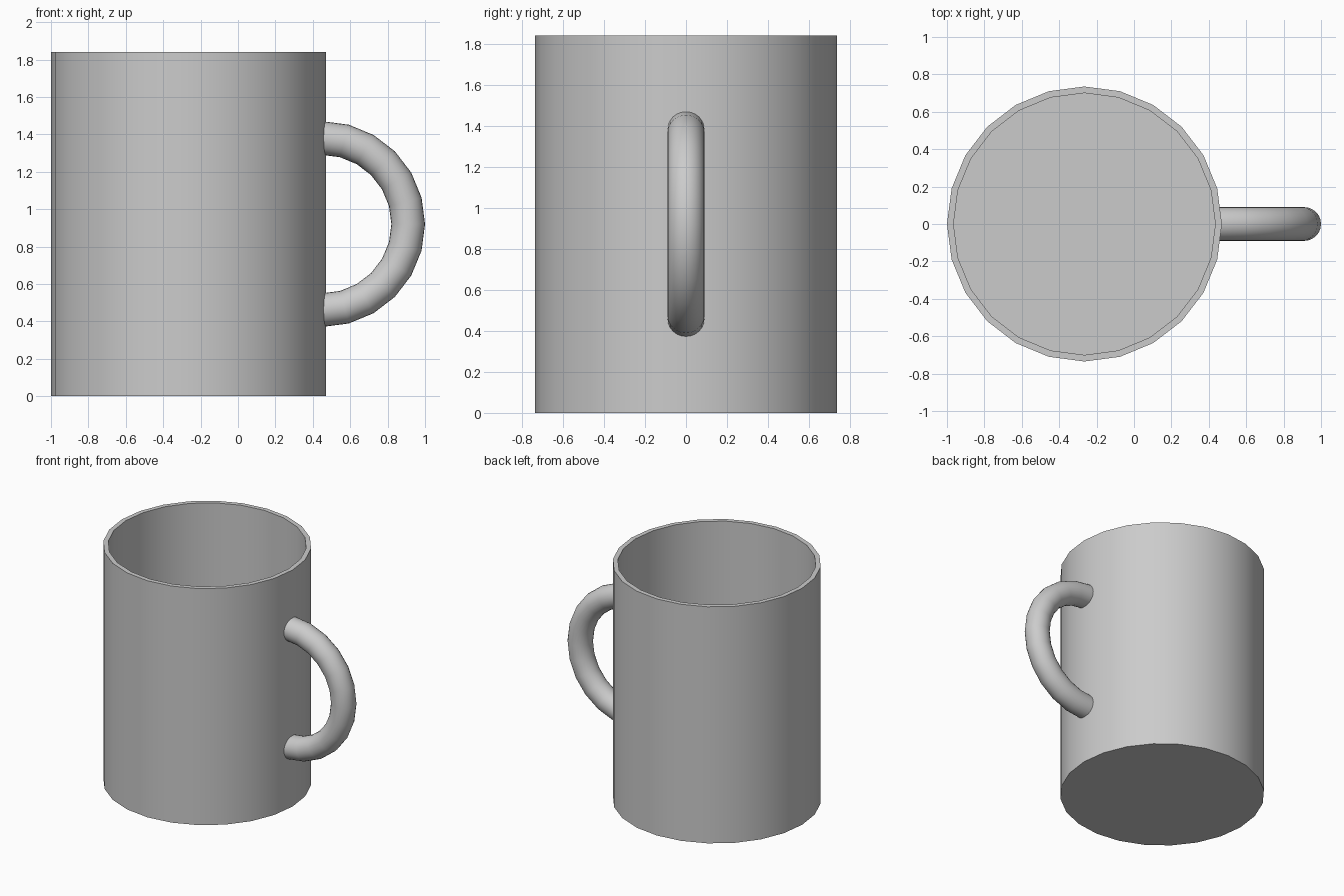
import bpy, bmesh
from math import pi, sin, cos, radians

if "Cube" in bpy.data.objects:
    bpy.data.objects.remove(bpy.data.objects["Cube"])


def make_object(name, bm):
    bmesh.ops.recalc_face_normals(bm, faces=bm.faces)
    mesh = bpy.data.meshes.new(name)
    bm.to_mesh(mesh)
    bm.free()
    obj = bpy.data.objects.new(name, mesh)
    bpy.context.collection.objects.link(obj)
    bpy.ops.object.select_all(action='DESELECT')
    obj.select_set(True)
    bpy.context.view_layer.objects.active = obj
    bpy.ops.object.shade_smooth_by_angle(angle=radians(35))
    return obj


def bridge(bm, rings):
    """Skin consecutive closed rings of vertices and cap both ends."""
    for a, b in zip(rings, rings[1:]):
        n = len(a)
        for i in range(n):
            j = (i + 1) % n
            bm.faces.new((a[i], a[j], b[j], b[i]))
    bm.faces.new(rings[0])
    bm.faces.new(rings[-1])


# Cup body: outer wall, rim, inner wall and floor
CUP_X, SIDES = -0.265, 24
bm = bmesh.new()
profile = [(0.735, 0.0), (0.735, 1.84), (0.70, 1.84), (0.70, 0.035)]
bridge(bm, [[bm.verts.new((CUP_X + r * cos(2 * pi * i / SIDES),
                           r * sin(2 * pi * i / SIDES), z))
             for i in range(SIDES)] for r, z in profile])
make_object("cup_body", bm)

# Handle: half torus with its ends buried in the wall
HX, HZ, MAJOR, MINOR, STEPS, TUBE = 0.45, 0.92, 0.46, 0.09, 12, 24
bm = bmesh.new()
rings = []
for s in range(STEPS + 1):
    a = -pi / 2 + pi * s / STEPS
    ring = []
    for i in range(TUBE):
        t = 2 * pi * i / TUBE
        r = MAJOR + MINOR * cos(t)
        ring.append(bm.verts.new((HX + r * cos(a), MINOR * sin(t), HZ + r * sin(a))))
    rings.append(ring)
bridge(bm, rings)
make_object("handle", bm)
